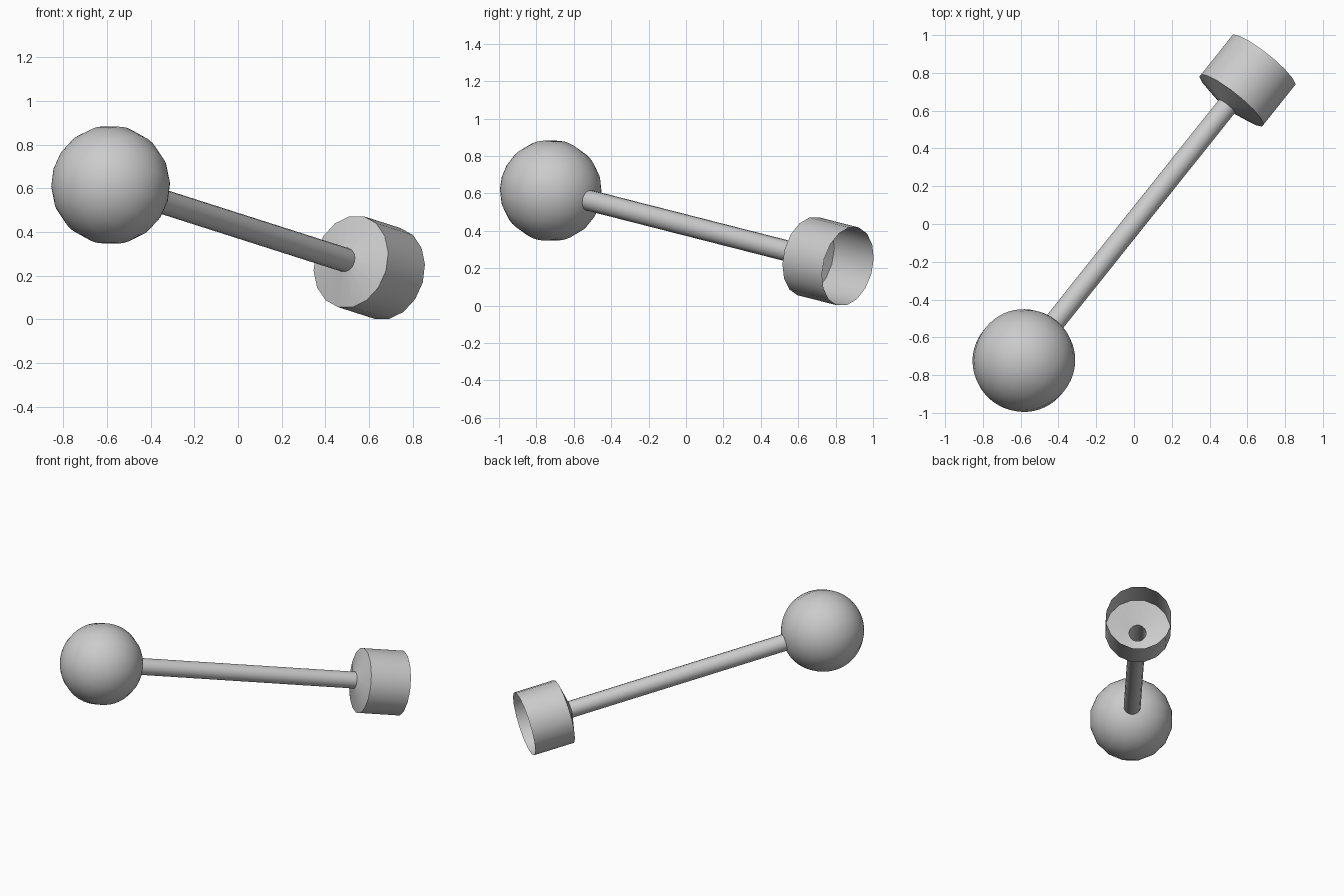
import bpy, bmesh, math
from mathutils import Vector, Matrix

if "Cube" in bpy.data.objects:
    bpy.data.objects.remove(bpy.data.objects["Cube"])

SIDES = 16
BALL = Vector((-0.583, -0.723, 0.615))   # centre of the ball
RIM = Vector((0.685, 0.865, 0.21))       # centre of the cup opening
BALL_R, ROD_R, CUP_R = 0.272, 0.056, 0.216

axis = RIM - BALL
LENGTH = axis.length
PLACE = Matrix.Translation(BALL) @ axis.to_track_quat('Z', 'Y').to_matrix().to_4x4()


def lathe(name, profile):
    """Spin (radius, distance along the axis) points around the tilted axis."""
    bm = bmesh.new()
    rings = []
    for r, t in profile:
        ring = []
        for i in range(SIDES):
            a = 2 * math.pi * (i + 0.5) / SIDES
            ring.append(bm.verts.new((r * math.cos(a), r * math.sin(a), t)))
        rings.append(ring)
    for low, high in zip(rings, rings[1:]):
        for i in range(SIDES):
            j = (i + 1) % SIDES
            bm.faces.new((low[i], low[j], high[j], high[i]))
    bmesh.ops.remove_doubles(bm, verts=bm.verts[:], dist=1e-5)
    mesh = bpy.data.meshes.new(name)
    bm.to_mesh(mesh)
    bm.free()
    obj = bpy.data.objects.new(name, mesh)
    obj.matrix_world = PLACE
    bpy.context.collection.objects.link(obj)
    bpy.ops.object.select_all(action='DESELECT')
    obj.select_set(True)
    bpy.context.view_layer.objects.active = obj
    bpy.ops.object.shade_smooth_by_angle(angle=math.radians(40))
    return obj


# Ball: half-circle profile from pole to pole
RINGS = 28
lathe("ball", [(BALL_R * math.sin(math.pi * k / RINGS),
                -BALL_R * math.cos(math.pi * k / RINGS)) for k in range(RINGS + 1)])

# Rod: open tube from the ball to the hole in the cup floor
cup_neck = LENGTH - 0.317
lathe("rod", [(ROD_R, BALL_R - 0.015), (ROD_R, cup_neck)])

# Cup: thin open shell with a shallow conical floor
lathe("cup", [(ROD_R, cup_neck), (CUP_R, LENGTH - 0.275), (CUP_R, LENGTH)])
